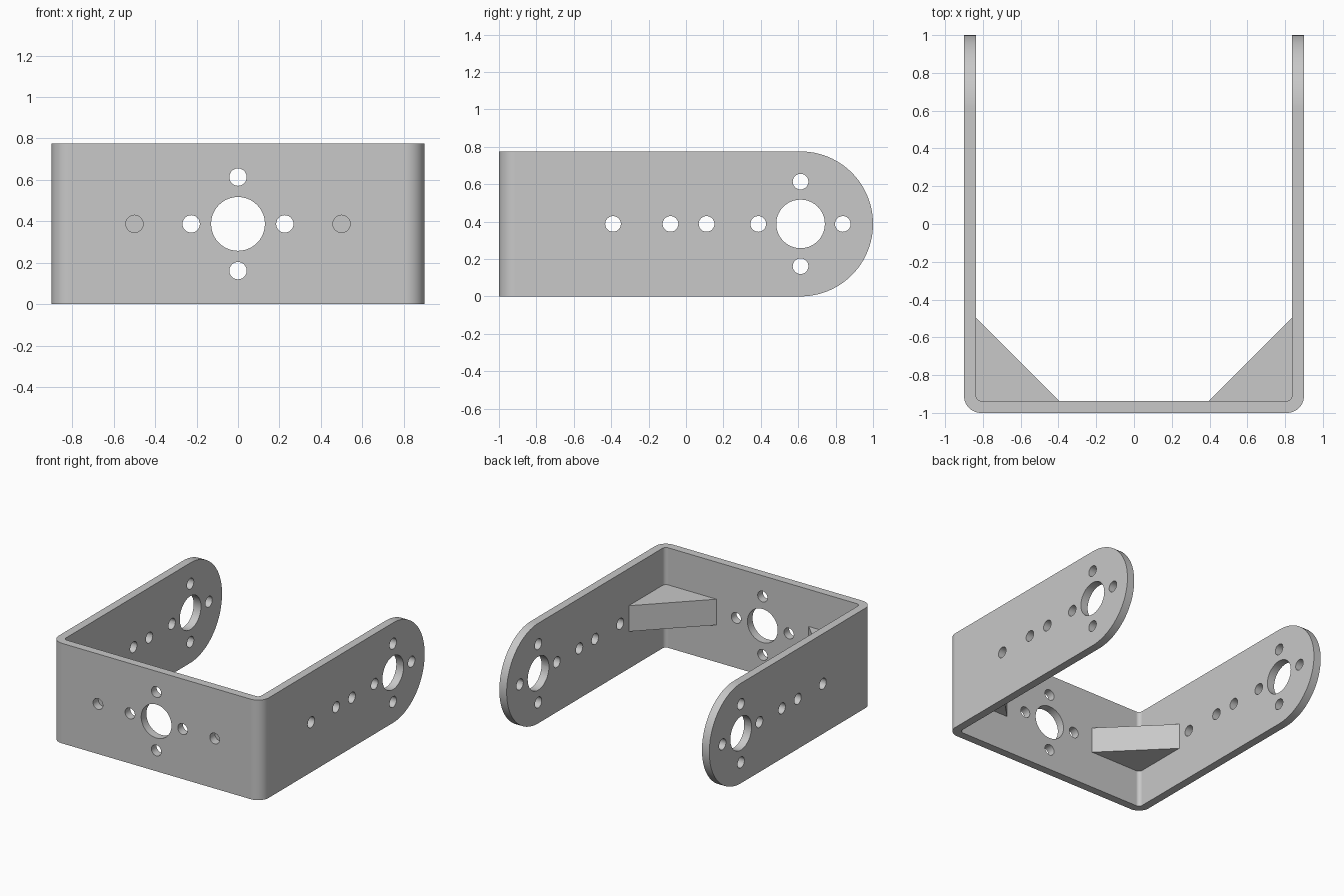
import bpy, bmesh
from math import cos, sin, pi, radians
from mathutils import Matrix, Vector

cube = bpy.data.objects.get("Cube")
if cube:
    bpy.data.objects.remove(cube, do_unlink=True)

HALF_W, HEIGHT, WALL = 0.90, 0.775, 0.063
MID = HEIGHT / 2
PIVOT_Y = 1 - MID            # centre of the rounded arm ends
OUTER_R, INNER_R = 0.09, 0.03
BIG_R, SMALL_R, RING = 0.13, 0.042, 0.226

metal = bpy.data.materials.new("grey metal")
metal.use_nodes = True
GREY = (0.58, 0.58, 0.58, 1)
metal.diffuse_color = GREY
metal.node_tree.nodes["Principled BSDF"].inputs["Base Color"].default_value = GREY


def add_object(name, bm):
    bmesh.ops.recalc_face_normals(bm, faces=bm.faces)
    mesh = bpy.data.meshes.new(name)
    bm.to_mesh(mesh)
    bm.free()
    mesh.materials.append(metal)
    obj = bpy.data.objects.new(name, mesh)
    bpy.context.collection.objects.link(obj)
    return obj


def prism(name, points, offset):
    """Extrude a closed outline of 3D points along offset."""
    bm = bmesh.new()
    face = bm.faces.new([bm.verts.new(p) for p in points])
    new = bmesh.ops.extrude_face_region(bm, geom=[face])["geom"]
    verts = [g for g in new if isinstance(g, bmesh.types.BMVert)]
    bmesh.ops.translate(bm, verts=verts, vec=offset)
    return add_object(name, bm)


def arc(cx, cy, r, start, end, steps):
    angles = [radians(start + (end - start) * i / steps) for i in range(steps + 1)]
    return [(cx + r * cos(a), cy + r * sin(a)) for a in angles]


def u_side(half, front, r):
    """Open U path from the left arm round the front to the right arm."""
    return ([(half, 1.1)]
            + arc(half - r, front + r, r, 0, -90, 10)
            + arc(-half + r, front + r, r, -90, -180, 10)
            + [(-half, 1.1)])


def apply_boolean(target, tool, operation):
    mod = target.modifiers.new(operation, 'BOOLEAN')
    mod.operation, mod.solver, mod.object = operation, 'EXACT', tool
    bpy.context.view_layer.objects.active = target
    bpy.ops.object.modifier_apply(modifier=mod.name)
    bpy.data.objects.remove(tool, do_unlink=True)


# Bent strip: U outline, then trimmed to the round-ended side outline
outline = u_side(HALF_W, -1, OUTER_R) + u_side(HALF_W - WALL, -1 + WALL, INNER_R)[::-1]
bracket = prism("u_bracket", [(x, y, -0.1) for x, y in outline], (0, 0, 1))
side = [(-1.2, 0)] + arc(PIVOT_Y, MID, MID, -90, 90, 48) + [(-1.2, HEIGHT)]
trim = prism("arm_trim", [(-1.1, y, z) for y, z in side], (2.2, 0, 0))
apply_boolean(bracket, trim, 'INTERSECT')

# Mounting holes in the front plate and through both arms
cutter = bmesh.new()


def drill(centre, axis, length, radius):
    turn = Vector((0, 0, 1)).rotation_difference(Vector(axis)).to_matrix().to_4x4()
    bmesh.ops.create_cone(cutter, cap_ends=True, segments=40 if radius > 0.1 else 24,
                          radius1=radius, radius2=radius, depth=length,
                          matrix=Matrix.Translation(centre) @ turn)


def bolt_circle(x, y, axis, length):
    along = Vector((0, 1, 0)) if axis[0] else Vector((1, 0, 0))
    centre = Vector((x, y, MID))
    drill(centre, axis, length, BIG_R)
    for way in (along, -along, Vector((0, 0, 1)), Vector((0, 0, -1))):
        drill(centre + way * RING, axis, length, SMALL_R)


bolt_circle(0, -1, (0, 1, 0), 0.3)
bolt_circle(0, PIVOT_Y, (1, 0, 0), 2.2)
for x in (-0.5, 0.5):
    drill((x, -1, MID), (0, 1, 0), 0.3, SMALL_R)
for y in (-0.39, -0.083, 0.11):
    drill((0, y, MID), (1, 0, 0), 2.2, SMALL_R)
holes = add_object("hole_cutter", cutter)
holes.hide_render = True
apply_boolean(bracket, holes, 'DIFFERENCE')

# Smooth bends and holes, flat plates
bpy.ops.object.select_all(action='DESELECT')
bracket.select_set(True)
bpy.context.view_layer.objects.active = bracket
bpy.ops.object.shade_smooth_by_angle(angle=radians(30))
weighted = bracket.modifiers.new("flat_plates", 'WEIGHTED_NORMAL')
weighted.keep_sharp = True

# Triangular gussets inside the two bends
wall_x, wall_y, leg = HALF_W - WALL, -1 + WALL, 0.442
for name, s in (("left_gusset", 1), ("right_gusset", -1)):
    corners = [(s * wall_x, wall_y), (s * wall_x, wall_y + leg), (s * (wall_x - leg), wall_y)]
    prism(name, [(x, y, MID - 0.1) for x, y in corners], (0, 0, 0.2))
